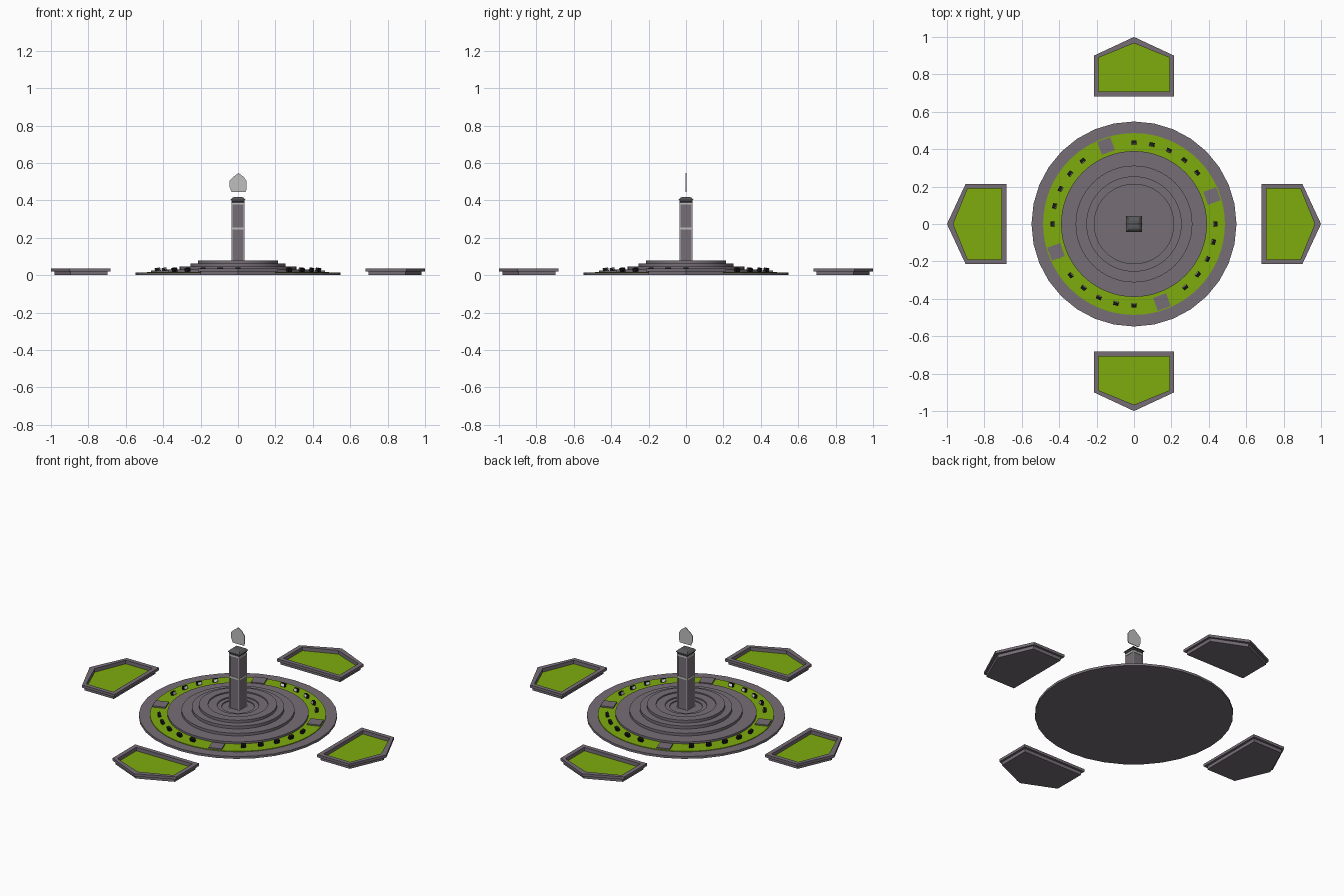
import bpy
import bmesh
from math import cos, sin, pi, radians
from mathutils import Matrix, Vector

cube = bpy.data.objects.get("Cube")
if cube:
    bpy.data.objects.remove(cube, do_unlink=True)


def material(name, r, g, b):
    m = bpy.data.materials.new(name)
    m.use_nodes = True
    m.diffuse_color = (r, g, b, 1)
    m.node_tree.nodes["Principled BSDF"].inputs["Base Color"].default_value = (r, g, b, 1)
    return m


STONE = material("warm grey stone", 0.18, 0.155, 0.18)
GRASS = material("grass green", 0.21, 0.41, 0.004)
TRIM = material("pale grey trim", 0.52, 0.52, 0.52)
SLATE = material("dark slate", 0.1, 0.1, 0.105)
BLACK = material("black casing", 0.008, 0.008, 0.009)
LENS = material("white lens", 0.8, 0.8, 0.8)


def finish(name, bm, mats, matrix=None):
    bmesh.ops.recalc_face_normals(bm, faces=bm.faces)
    mesh = bpy.data.meshes.new(name)
    bm.to_mesh(mesh)
    bm.free()
    for m in mats:
        mesh.materials.append(m)
    ob = bpy.data.objects.new(name, mesh)
    bpy.context.collection.objects.link(ob)
    if matrix:
        ob.matrix_world = matrix
    return ob


def loft(name, loops, mats, matrix=None, cap_index=0):
    """Join equal-length loops of points and cap both ends."""
    bm = bmesh.new()
    rings = [[bm.verts.new(p) for p in loop] for loop in loops]
    n = len(rings[0])
    for a, b in zip(rings, rings[1:]):
        for i in range(n):
            j = (i + 1) % n
            bm.faces.new((a[i], a[j], b[j], b[i]))
    bm.faces.new(rings[0][::-1])
    bm.faces.new(rings[-1]).material_index = cap_index
    return finish(name, bm, mats, matrix)


def circle(r, z, n):
    return [(r * cos(2 * pi * i / n), r * sin(2 * pi * i / n), z) for i in range(n)]


def square(h, z):
    return [(h, h, z), (-h, h, z), (-h, -h, z), (h, -h, z)]


def box(name, size, centre, mat, matrix=Matrix()):
    bm = bmesh.new()
    bmesh.ops.create_cube(bm, size=1)
    bmesh.ops.scale(bm, vec=size, verts=bm.verts)
    bmesh.ops.translate(bm, vec=centre, verts=bm.verts)
    return finish(name, bm, [mat], matrix)


def spin(degrees):
    return Matrix.Rotation(radians(degrees), 4, 'Z')


# Paved base and lawn ring
loft("plaza_base", [circle(0.548, 0, 32), circle(0.548, 0.014, 32)], [STONE])
loft("lawn_ring", [circle(0.486, 0.012, 64), circle(0.486, 0.018, 64)], [GRASS])

# Steps rising to a rim, then dropping gently to the tower
steps = [(0.39, 0.03), (0.312, 0.046), (0.255, 0.064), (0.215, 0.08),
         (0.165, 0.073), (0.115, 0.066), (0.09, 0.06)]
profile = [(0.39, 0.012)]
for k, (r, z) in enumerate(steps):
    profile.append((r, z))
    if k + 1 < len(steps):
        profile.append((steps[k + 1][0], z))
loft("circular_steps", [circle(r, z, 64) for r, z in profile], [STONE])

# Tower shaft, corner strips and bands
loft("tower_shaft", [square(0.032, 0.05), square(0.032, 0.39)], [STONE])
for sx in (-1, 1):
    for sy in (-1, 1):
        box("tower_corner_strip", (0.006, 0.006, 0.326),
            (sx * 0.032, sy * 0.032, 0.223), TRIM)
for z in (0.25, 0.383):
    loft("tower_band", [square(0.0345, z - 0.006), square(0.0345, z + 0.006)], [TRIM])

# Overhanging tower cap
cap = [(0.032, 0.388), (0.036, 0.393), (0.036, 0.398), (0.034, 0.398),
       (0.034, 0.403), (0.042, 0.403), (0.03, 0.415), (0.02, 0.418)]
loft("tower_cap", [square(h, z) for h, z in cap], [SLATE])

# Flat emblem plate floating over the tower
outline = [(-0.034, 0.445), (0.04, 0.445), (0.046, 0.462), (0.045, 0.505),
           (0.03, 0.527), (0.002, 0.546), (-0.026, 0.525), (-0.044, 0.508),
           (-0.046, 0.475)]
loft("emblem_plate", [[(x, y, z) for x, z in outline] for y in (-0.002, 0.002)], [TRIM])

for quarter in range(4):
    turn = quarter * 90

    # Floodlights facing the tower
    for k in range(5):
        place = (spin(turn - 12.75 * k) @ Matrix.Translation(Vector((0, 0.436, 0.029)))
                 @ Matrix.Rotation(radians(-15), 4, 'X'))
        box("floodlight_casing", (0.028, 0.016, 0.02), (0, 0, 0), BLACK, place)
        box("floodlight_lens", (0.022, 0.002, 0.014), (0, -0.0085, 0), LENS, place)
        box("floodlight_foot", (0.012, 0.01, 0.012), (0, 0.005, -0.008), BLACK, place)

    # Stone slab crossing the lawn
    box("lawn_slab", (0.074, 0.074, 0.012), (0, 0.443, 0.02), STONE, spin(turn + 19.7))

    # Five-sided planter with a projecting lip
    def pentagon(inset, z):
        x, y = 0.215 - inset, 0.683 + inset
        side, tip = 0.9 - 0.4 * inset, 1 - 1.3 * inset
        return [(x, y, z), (x, side, z), (0, tip, z), (-x, side, z), (-x, y, z)]

    walls = [(0.014, 0), (0.014, 0.02), (0, 0.02), (0, 0.036), (0.026, 0.036), (0.026, 0.014)]
    loft("planter", [pentagon(i, z) for i, z in walls], [STONE, GRASS], spin(turn), 1)
